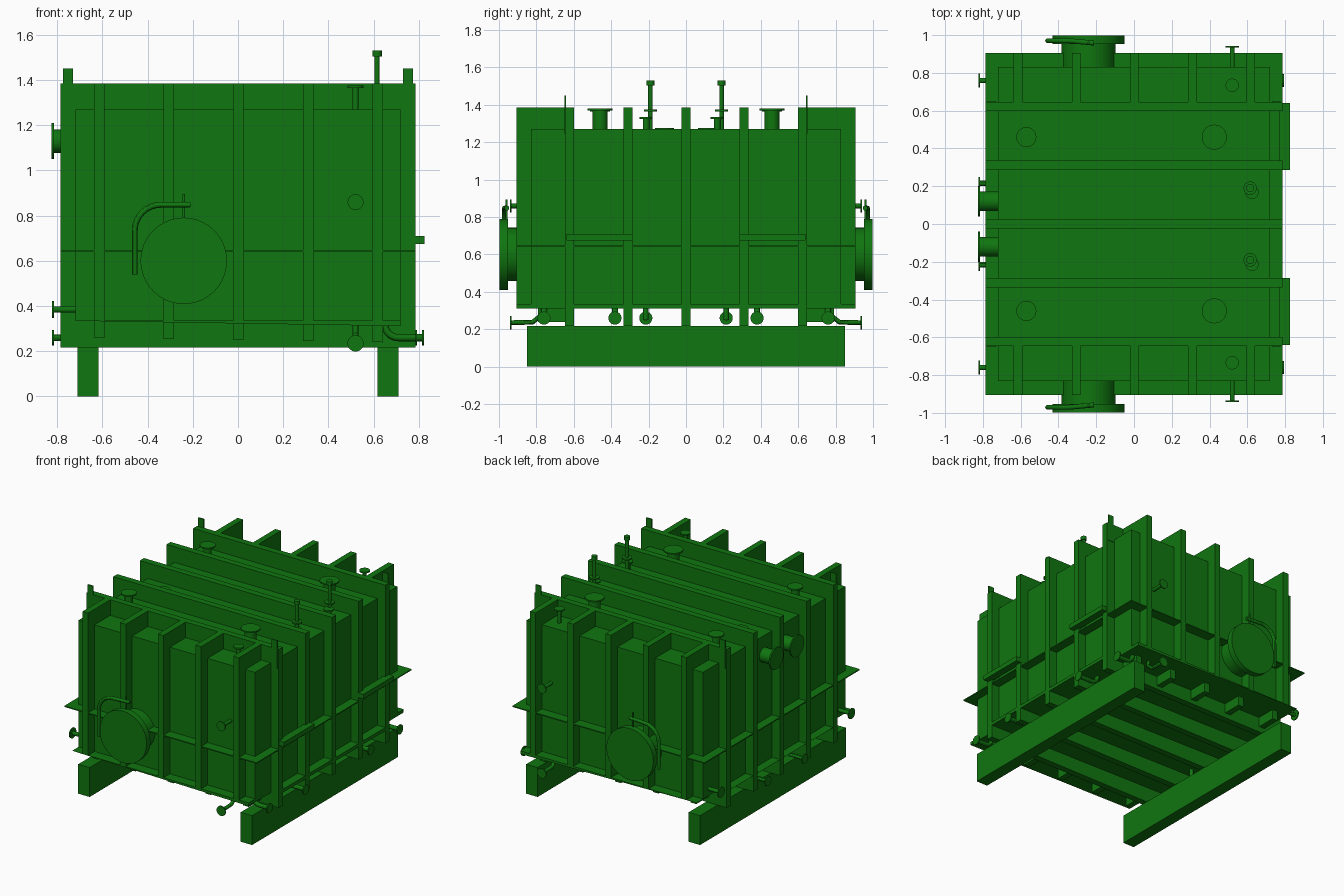
import bpy, bmesh
from math import sin, cos, pi
from mathutils import Vector

cube = bpy.data.objects.get("Cube")
if cube:
    bpy.data.objects.remove(cube, do_unlink=True)

green = bpy.data.materials.new("tank_green")
green.use_nodes = True
COLOR = (0.005, 0.18, 0.005, 1)
green.diffuse_color = COLOR
green.node_tree.nodes["Principled BSDF"].inputs["Base Color"].default_value = COLOR


def finish(name, bm, smooth=False):
    mesh = bpy.data.meshes.new(name)
    bmesh.ops.recalc_face_normals(bm, faces=bm.faces)
    bm.to_mesh(mesh)
    bm.free()
    mesh.materials.append(green)
    ob = bpy.data.objects.new(name, mesh)
    bpy.context.collection.objects.link(ob)
    if smooth:
        bpy.ops.object.select_all(action='DESELECT')
        ob.select_set(True)
        bpy.context.view_layer.objects.active = ob
        bpy.ops.object.shade_smooth_by_angle()
    return ob


def floor_z(x):
    """Height of the sloping tank floor."""
    return 0.323 - 0.016 * x


def box(name, xs, ys, zs, drop=None):
    """Box from ranges; with drop, its underside follows the floor slope."""
    bm = bmesh.new()
    bmesh.ops.create_cube(bm, size=1)
    for v in bm.verts:
        lower = v.co.z < 0
        v.co = [rng[0] if c < 0 else rng[1] for c, rng in zip(v.co, (xs, ys, zs))]
        if lower and drop is not None:
            v.co.z = floor_z(v.co.x) - drop
    return finish(name, bm)


def span(a, b, s):
    return (a, b) if s > 0 else (-b, -a)


def rod(name, start, end, r, sides=32):
    a, b = Vector(start), Vector(end)
    bm = bmesh.new()
    bmesh.ops.create_cone(bm, cap_ends=True, segments=sides, radius1=r, radius2=r, depth=(b - a).length)
    bm.transform((b - a).to_track_quat('Z', 'Y').to_matrix().to_4x4())
    bmesh.ops.translate(bm, verts=bm.verts, vec=(a + b) / 2)
    return finish(name, bm, True)


def tube(name, points, r):
    """Bent pipe swept along a polyline."""
    curve = bpy.data.curves.new(name, 'CURVE')
    curve.dimensions = '3D'
    curve.bevel_depth, curve.bevel_resolution, curve.use_fill_caps = r, 4, True
    spline = curve.splines.new('POLY')
    spline.points.add(len(points) - 1)
    for p, co in zip(spline.points, points):
        p.co = (*co, 1)
    ob = bpy.data.objects.new(name, curve)
    bpy.context.collection.objects.link(ob)
    bpy.ops.object.select_all(action='DESELECT')
    ob.select_set(True)
    bpy.context.view_layer.objects.active = ob
    bpy.ops.object.convert(target='MESH')
    ob = bpy.context.object
    ob.data.materials.clear()
    ob.data.materials.append(green)
    bpy.ops.object.shade_smooth_by_angle()


def nozzle(name, base, tip, r, flange_r, thick=0.01):
    """Straight pipe stub with a flange at its tip."""
    a, b = Vector(base), Vector(tip)
    rod(name + "_pipe", a, b, r)
    rod(name + "_flange", b - (b - a).normalized() * thick, b, flange_r)


def bend(center, r, a0, a1, y, steps=8):
    """Arc points in an xz plane."""
    angles = [a0 + (a1 - a0) * i / steps for i in range(steps + 1)]
    return [(center[0] + r * cos(a), y, center[1] + r * sin(a)) for a in angles]


# Tank body, mid-height stiffener plate and floor lips
W, D, TOP = 0.72, 0.83, 1.27
OW, OD, RIB_TOP = 0.785, 0.905, 1.385
box("tank_body", (-W, W), (-D, D), (0.3, TOP), 0)
box("middle_stiffener", (-OW, OW), (-OD, OD), (0.641, 0.649))
box("side_floor_lip", (-OW, OW), (-0.64, 0.64), (0.335, 0.335), 0)
box("end_floor_lip", (-W, W), (-OD, OD), (0.335, 0.335), 0)

# Rib frames that wrap around the tank
for i in range(-2, 3):
    y = i * 0.311
    box("wrap_frame", (-OW, OW), (y - 0.024, y + 0.024), (0.217, RIB_TOP))

# Ribs on both ends, returning along roof and floor
for s in (-1, 1):
    for i in range(-2, 3):
        x = i * 0.308 + 0.002
        rx = (x - 0.023, x + 0.023)
        box("end_rib", rx, span(0.62, OD, s), (0.3, RIB_TOP), 0)
        box("end_floor_rib", rx, span(0.62, 0.79, s), (0.25, 0.34), 0.073)

# Two support beams
for s in (-1, 1):
    box("support_beam", span(0.617, 0.71, s), (-0.85, 0.85), (0, 0.217))

for s in (-1, 1):
    # Lifting lugs and side brackets
    for sx in (-1, 1):
        box("lifting_lug", span(0.73, 0.775, sx), span(0.642, 0.65, s), (1.245, 1.45))
    box("side_bracket", (0.77, 0.825), span(0.285, 0.64, s), (0.675, 0.71))

    # Manhole with cover and swing arm
    mx, mz = -0.24, 0.6
    rod("manhole_neck", (mx, s * 0.8, mz), (mx, s * 0.96, mz), 0.143, 48)
    rod("manhole_cover", (mx, s * 0.952, mz), (mx, s * 0.997, mz), 0.191, 64)
    arm_y = s * 0.97
    arm = [(-0.457, arm_y, 0.54)] + bend((-0.342, 0.733), 0.115, pi, pi / 2, arm_y)
    tube("cover_swing_arm", arm + [(-0.212, s * 0.958, 0.848)], 0.013)
    rod("cover_hook", (mx, s * 0.96, 0.77), (mx, s * 0.96, 0.895), 0.006)

    # Roof nozzles
    nozzle("roof_small_nozzle", (-0.57, s * 0.46, 1.25), (-0.57, s * 0.46, 1.375), 0.027, 0.053)
    nozzle("roof_large_nozzle", (0.425, s * 0.46, 1.25), (0.425, s * 0.46, 1.38), 0.04, 0.066)
    nozzle("roof_end_nozzle", (0.52, s * 0.735, 1.25), (0.52, s * 0.735, 1.375), 0.013, 0.035)
    rod("roof_pad", (-0.53, s * 0.115, 1.26), (-0.53, s * 0.115, 1.275), 0.05)

    # Tall vent with flanges and a low nozzle beside it
    vy = s * 0.19
    nozzle("vent", (0.615, vy, 1.25), (0.615, vy, 1.53), 0.012, 0.021, 0.026)
    rod("vent_flange", (0.615, vy, 1.365), (0.615, vy, 1.375), 0.035)
    nozzle("low_vent", (0.625, vy - 0.023, 1.25), (0.625, vy - 0.023, 1.335), 0.018, 0.035)

    # Large and small nozzles on the right side
    nozzle("inlet", (-0.7, s * 0.12, 1.13), (-0.825, s * 0.12, 1.13), 0.052, 0.08)
    nozzle("side_drain", (-0.7, s * 0.76, 0.385), (-0.823, s * 0.76, 0.385), 0.014, 0.038, 0.008)
    tube("floor_drain_pipe", bend((-0.7, 0.32), 0.06, pi, 1.5 * pi, s * 0.215)[-1:]
         + [(-0.82, s * 0.215, 0.26)], 0.014)
    rod("floor_drain_riser", (-0.7, s * 0.215, 0.25), (-0.7, s * 0.215, 0.34), 0.014)
    rod("floor_drain_flange", (-0.815, s * 0.215, 0.26), (-0.823, s * 0.215, 0.26), 0.035)

    # Elbow pipes from under the floor on the left side
    for y, tip in ((0.38, 0.823), (0.76, 0.793)):
        elbow = bend((0.71, 0.32), 0.06, pi, 1.5 * pi, s * y)
        tube("elbow_pipe", elbow + [(tip, s * y, 0.26)], 0.016)
        rod("elbow_flange", (tip - 0.008, s * y, 0.26), (tip, s * y, 0.26), 0.035)

    # Pipes on both ends
    nozzle("end_nozzle", (0.52, s * 0.8, 0.86), (0.52, s * 0.942, 0.86), 0.013, 0.035, 0.008)
    tube("end_drain_pipe", [(0.52, s * 0.77, 0.34), (0.52, s * 0.775, 0.275),
                            (0.52, s * 0.82, 0.238), (0.52, s * 0.94, 0.235)], 0.013)
    rod("end_drain_flange", (0.52, s * 0.934, 0.235), (0.52, s * 0.942, 0.235), 0.036)
